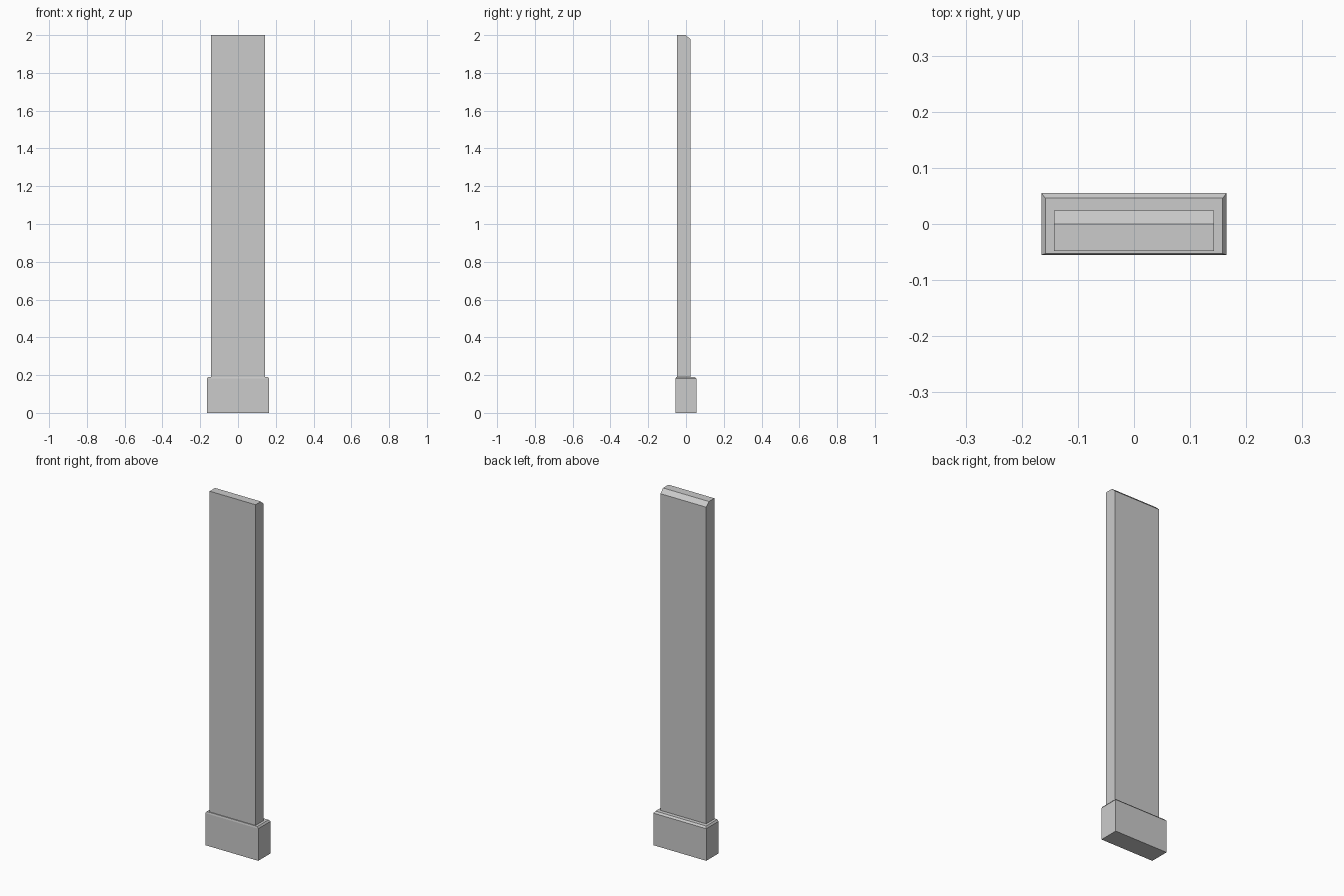
import bpy
import bmesh

if "Cube" in bpy.data.objects:
    bpy.data.objects.remove(bpy.data.objects["Cube"])


def loft(name, bottom_to_top):
    """Closed flat-sided solid through rectangular rings (half_x, y_front, y_back, z_front, z_back)."""
    bm = bmesh.new()
    rings = []
    for hx, y0, y1, z0, z1 in bottom_to_top:
        rings.append([bm.verts.new(p) for p in
                      ((-hx, y0, z0), (hx, y0, z0), (hx, y1, z1), (-hx, y1, z1))])
    bm.faces.new(rings[0][::-1])
    for a, b in zip(rings, rings[1:]):
        for i in range(4):
            j = (i + 1) % 4
            bm.faces.new((a[i], a[j], b[j], b[i]))
    bm.faces.new(rings[-1])
    bmesh.ops.recalc_face_normals(bm, faces=bm.faces)
    mesh = bpy.data.meshes.new(name)
    bm.to_mesh(mesh)
    bm.free()
    obj = bpy.data.objects.new(name, mesh)
    bpy.context.collection.objects.link(obj)
    return obj


def extrude_profile(name, profile, half_x):
    """Extrude a (y, z) side profile across x."""
    bm = bmesh.new()
    face = bm.faces.new([bm.verts.new((-half_x, y, z)) for y, z in profile])
    out = bmesh.ops.extrude_face_region(bm, geom=[face], use_keep_orig=True)
    verts = [v for v in out["geom"] if isinstance(v, bmesh.types.BMVert)]
    bmesh.ops.translate(bm, verts=verts, vec=(2 * half_x, 0, 0))
    bmesh.ops.recalc_face_normals(bm, faces=bm.faces)
    mesh = bpy.data.meshes.new(name)
    bm.to_mesh(mesh)
    bm.free()
    obj = bpy.data.objects.new(name, mesh)
    bpy.context.collection.objects.link(obj)
    return obj


# Plinth block with a chamfered top rim, wider at the back than the front
loft("plinth_block", [
    (0.165, -0.055, 0.055, 0.0, 0.0),
    (0.165, -0.055, 0.055, 0.181, 0.181),
    (0.158, -0.053, 0.046, 0.191, 0.191),
])

# Upright board with its top back edge cut away
extrude_profile("upright_board", [
    (-0.048, 0.19), (0.024, 0.19), (0.024, 1.977), (0.0, 2.0), (-0.048, 2.0),
], 0.143)
